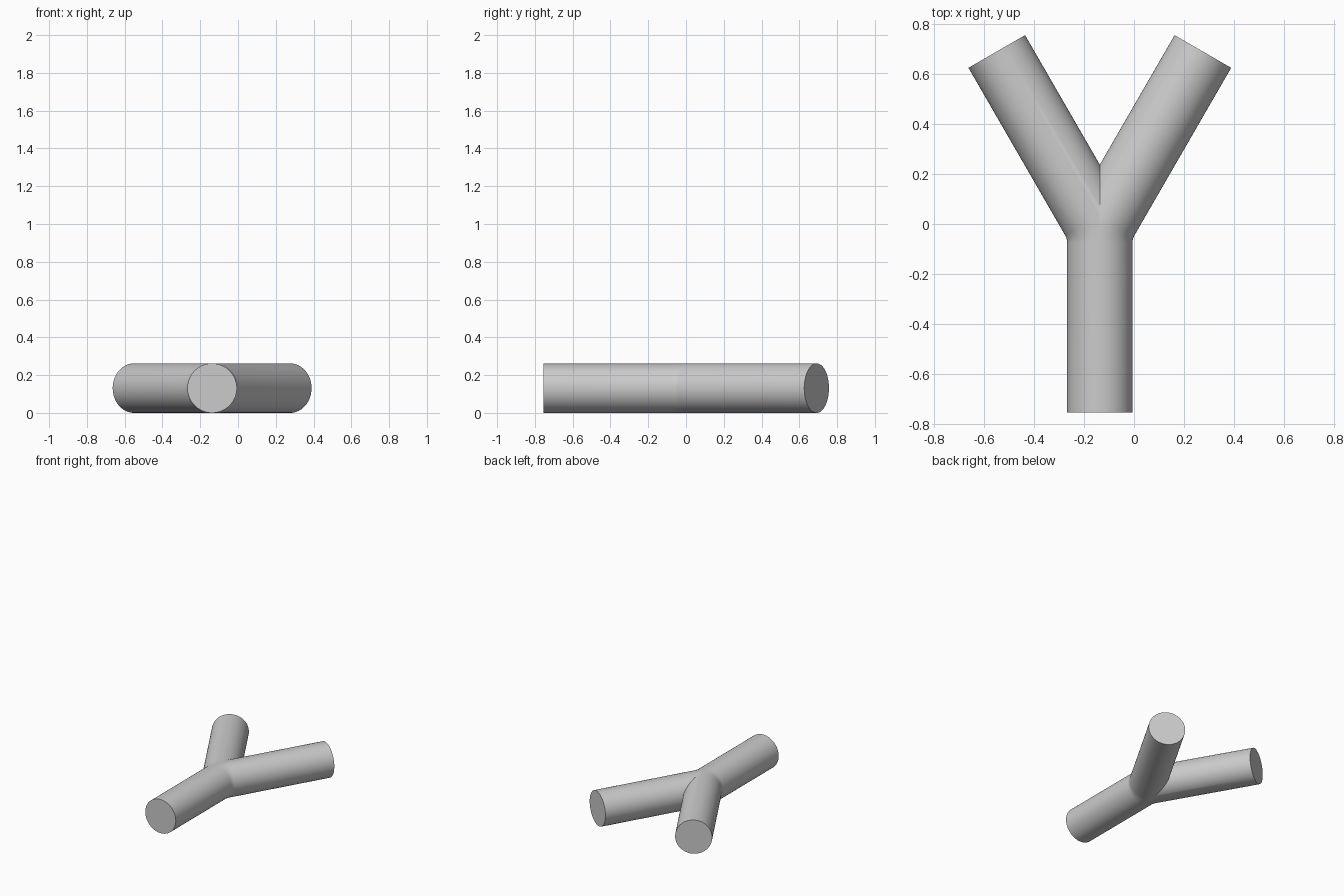
import bpy
import bmesh
from math import sin, cos, tan, pi, radians
from mathutils import Vector

cube = bpy.data.objects.get("Cube")
if cube:
    bpy.data.objects.remove(cube, do_unlink=True)

RADIUS = 0.131
SIDES = 64
BEND = 0.19          # radius of the elbow
ANGLE = radians(30)  # lean of each branch
FORK_Y = -0.024      # where the straight centre lines meet
STEM_Y = -0.755
BRANCH = 0.826       # branch length from the fork

# Plain grey material
grey = bpy.data.materials.new("grey")
grey.use_nodes = True
colour = (0.6, 0.6, 0.6, 1)
grey.diffuse_color = colour
grey.node_tree.nodes["Principled BSDF"].inputs["Base Color"].default_value = colour

# Centre line of the stem, the elbow and one branch: x, y, heading
start = FORK_Y - BEND * tan(ANGLE / 2)
path = [(0, STEM_Y, 0)]
for i in range(13):
    a = ANGLE * i / 12
    path.append((BEND * (cos(a) - 1), start + BEND * sin(a), a))
path.append((-BRANCH * sin(ANGLE), FORK_Y + BRANCH * cos(ANGLE), ANGLE))

# Sweep a circle along the centre line
bm = bmesh.new()
rings = []
for x, y, a in path:
    ring = []
    for k in range(SIDES):
        t = 2 * pi * k / SIDES
        side = RADIUS * cos(t)
        ring.append(bm.verts.new((x + side * cos(a), y + side * sin(a),
                                  RADIUS * (1 + sin(t)))))
    rings.append(ring)
for low, high in zip(rings, rings[1:]):
    for k in range(SIDES):
        n = (k + 1) % SIDES
        bm.faces.new((low[k], low[n], high[n], high[k]))
bm.faces.new(rings[0])
bm.faces.new(rings[-1])

# Cut at the middle plane and mirror to make the fork
bmesh.ops.bisect_plane(bm, geom=bm.verts[:] + bm.edges[:] + bm.faces[:], dist=1e-5,
                       plane_co=(0, 0, 0), plane_no=(1, 0, 0), clear_outer=True)
bmesh.ops.mirror(bm, geom=bm.verts[:] + bm.edges[:] + bm.faces[:],
                 axis='X', merge_dist=1e-4)
bmesh.ops.remove_doubles(bm, verts=bm.verts[:], dist=1e-4)

# Join the two halves of the stem's end cap
seam = [e for e in bm.edges if len(e.link_faces) == 2
        and all(abs(v.co.y - STEM_Y) < 1e-4 and abs(v.co.x) < 1e-4 for v in e.verts)]
bmesh.ops.dissolve_edges(bm, edges=seam)
bmesh.ops.recalc_face_normals(bm, faces=bm.faces[:])

mesh = bpy.data.meshes.new("forked_pipe")
bm.to_mesh(mesh)
bm.free()
mesh.materials.append(grey)
pipe = bpy.data.objects.new("forked_pipe", mesh)
pipe.location = Vector((-0.137, 0, 0))
bpy.context.collection.objects.link(pipe)

# Smooth sides, sharp rims and crotch
bpy.ops.object.select_all(action='DESELECT')
pipe.select_set(True)
bpy.context.view_layer.objects.active = pipe
bpy.ops.object.shade_smooth_by_angle(angle=radians(30))
